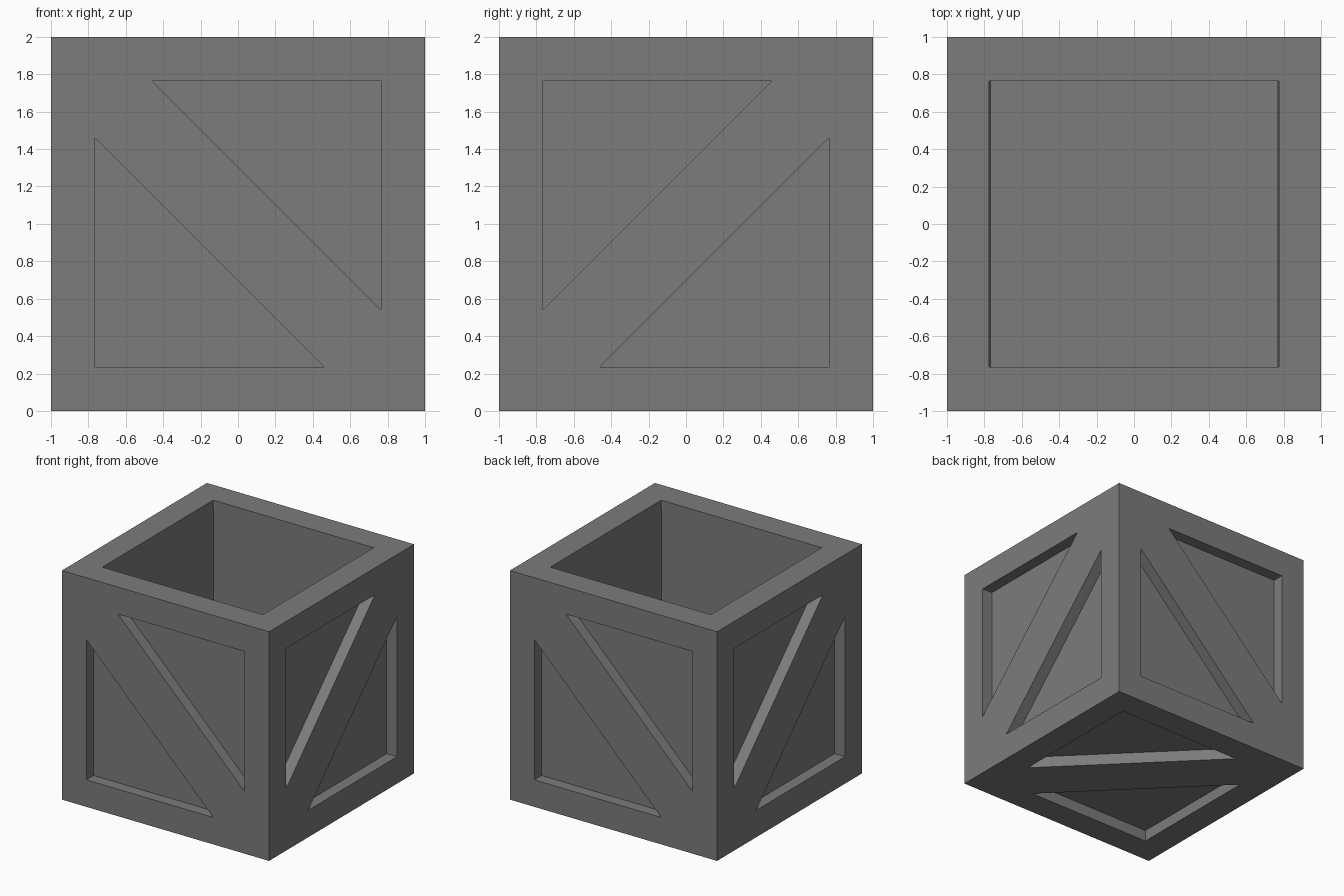
import bpy
import bmesh
from math import pi
from mathutils import Matrix, Vector

if "Cube" in bpy.data.objects:
    bpy.data.objects.remove(bpy.data.objects["Cube"])

IN = 0.765      # inner edge of the frame boards
TIP = 0.46      # where the diagonal brace meets the frame
DEPTH = 0.10    # panel recess
FLOOR = 0.235   # inside floor height

bm = bmesh.new()


def face(points, mat):
    bm.faces.new([bm.verts.new(mat @ Vector(p)) for p in points])


def braced_panel(mat):
    """Square side in local XY (outside at z=0, inward +z) with a diagonal brace."""
    a, b, c, d = (-1, 1), (1, 1), (1, -1), (-1, -1)
    upper = [(-TIP, IN), (IN, IN), (IN, -TIP)]
    lower = [(TIP, -IN), (-IN, -IN), (-IN, TIP)]
    p, q, r = upper
    u, t, s = lower
    # frame boards and diagonal brace
    for poly in ((a, p, q, b), (b, q, r, c), (c, u, t, d), (d, t, s, a),
                 (a, s, u, c, r, p)):
        face([(x, y, 0) for x, y in poly], mat)
    # sunken triangles with their side walls
    for tri in (upper, lower):
        face([(x, y, DEPTH) for x, y in tri], mat)
        for i in range(3):
            (x0, y0), (x1, y1) = tri[i], tri[(i + 1) % 3]
            face([(x0, y0, 0), (x1, y1, 0), (x1, y1, DEPTH), (x0, y0, DEPTH)], mat)


# four sides, brace direction alternating round the crate
upright = Matrix.Translation((0, -1, 1)) @ Matrix.Rotation(pi / 2, 4, 'X') @ Matrix.Scale(-1, 4, (0, 0, 1))
for k in range(4):
    flip = Matrix.Scale(-1 if k % 2 else 1, 4, (1, 0, 0))
    braced_panel(Matrix.Rotation(k * pi / 2, 4, 'Z') @ upright @ flip)

# underside
braced_panel(Matrix.Identity(4))

# open top: rim, inner walls and floor
corners = [(-1, -1), (1, -1), (1, 1), (-1, 1)]
top = Matrix.Identity(4)
for i in range(4):
    (x0, y0), (x1, y1) = corners[i], corners[(i + 1) % 4]
    rim0, rim1 = (x0 * 0.775, y0 * IN, 2), (x1 * 0.775, y1 * IN, 2)
    face([(x0, y0, 2), (x1, y1, 2), rim1, rim0], top)
    face([rim0, rim1, (x1 * IN, y1 * IN, FLOOR), (x0 * IN, y0 * IN, FLOOR)], top)
face([(x * IN, y * IN, FLOOR) for x, y in corners], top)

bmesh.ops.remove_doubles(bm, verts=bm.verts[:], dist=1e-4)
bmesh.ops.recalc_face_normals(bm, faces=bm.faces[:])

mesh = bpy.data.meshes.new("open_crate")
bm.to_mesh(mesh)
bm.free()

# dark grey finish
dark = bpy.data.materials.new("dark_grey")
dark.diffuse_color = (0.2, 0.2, 0.2, 1)
dark.use_nodes = True
dark.node_tree.nodes["Principled BSDF"].inputs["Base Color"].default_value = dark.diffuse_color
mesh.materials.append(dark)
bpy.context.collection.objects.link(bpy.data.objects.new("open_crate", mesh))
